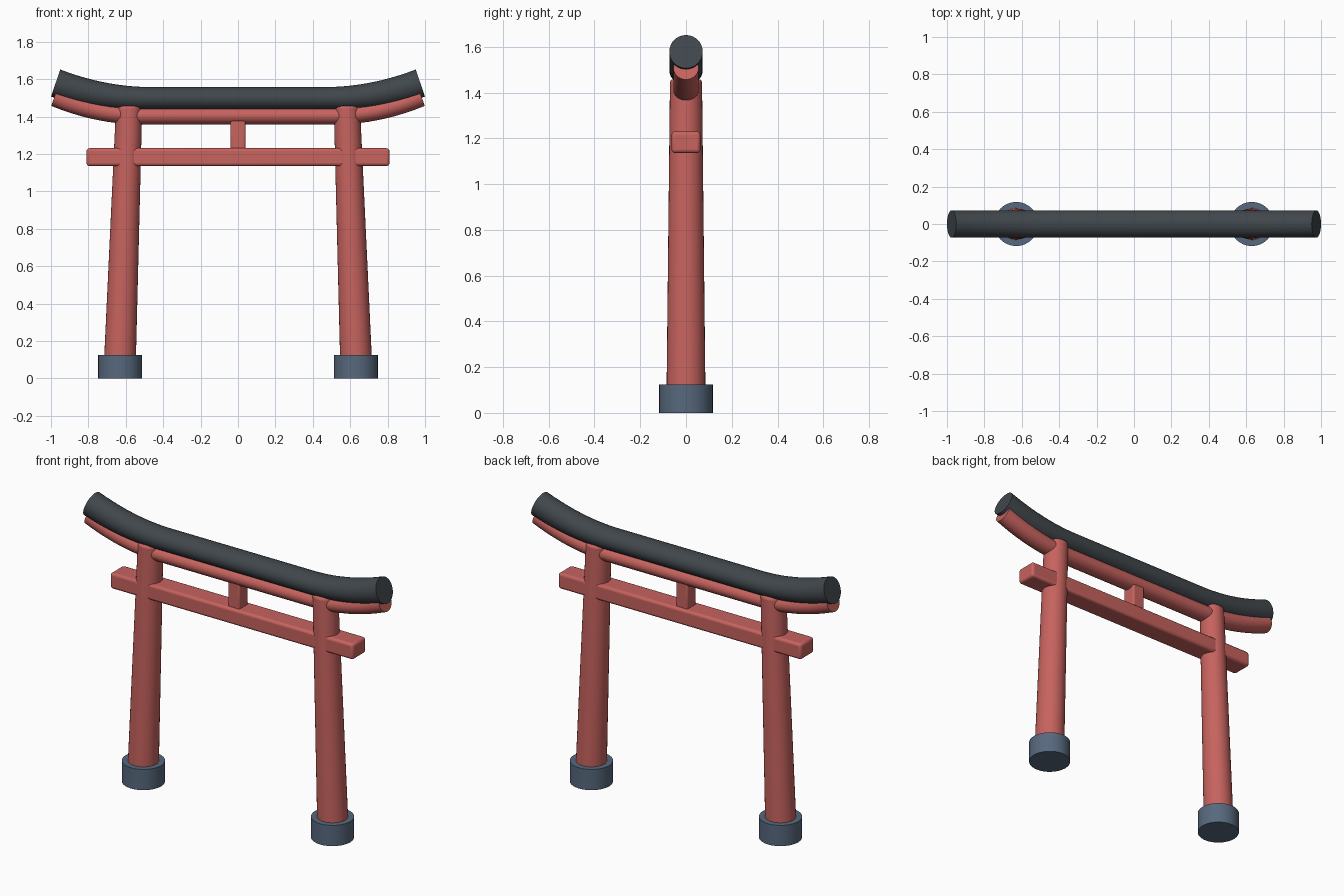
import bpy, bmesh, math
from mathutils import Vector

cube = bpy.data.objects.get("Cube")
if cube:
    bpy.data.objects.remove(cube, do_unlink=True)


def material(name, rgb):
    m = bpy.data.materials.new(name)
    m.use_nodes = True
    m.diffuse_color = (*rgb, 1)
    m.node_tree.nodes["Principled BSDF"].inputs["Base Color"].default_value = (*rgb, 1)
    return m


RED = material("vermilion wood", (0.57, 0.125, 0.113))
DARK = material("charcoal roof", (0.051, 0.062, 0.071))
STONE = material("slate stone", (0.095, 0.14, 0.205))


def finish(name, bm, mat, bevel=0):
    bmesh.ops.recalc_face_normals(bm, faces=bm.faces)
    mesh = bpy.data.meshes.new(name)
    bm.to_mesh(mesh)
    bm.free()
    mesh.materials.append(mat)
    ob = bpy.data.objects.new(name, mesh)
    bpy.context.collection.objects.link(ob)
    if bevel:
        mod = ob.modifiers.new("Bevel", "BEVEL")
        mod.width, mod.segments = bevel, 3
        mod.limit_method, mod.angle_limit = "ANGLE", math.radians(40)
    bpy.ops.object.select_all(action="DESELECT")
    ob.select_set(True)
    bpy.context.view_layer.objects.active = ob
    bpy.ops.object.shade_smooth_by_angle(angle=math.radians(35))
    return ob


def loft(name, rings, mat, bevel=0, sides=32):
    """Skin elliptical rings given as (centre, half axis u, half axis v)."""
    bm = bmesh.new()
    loops = []
    for c, u, v in rings:
        angles = [math.tau * i / sides for i in range(sides)]
        loops.append([bm.verts.new(c + u * math.cos(a) + v * math.sin(a)) for a in angles])
    for a, b in zip(loops, loops[1:]):
        for i in range(sides):
            j = (i + 1) % sides
            bm.faces.new((a[i], a[j], b[j], b[i]))
    bm.faces.new(loops[0])
    bm.faces.new(loops[-1])
    return finish(name, bm, mat, bevel)


def disc(x, z, r):
    return Vector((x, 0, z)), Vector((r, 0, 0)), Vector((0, r, 0))


def box(name, size, z, mat, bevel):
    bm = bmesh.new()
    bmesh.ops.create_cube(bm, size=1)
    bmesh.ops.scale(bm, vec=size, verts=bm.verts)
    bmesh.ops.translate(bm, vec=(0, 0, z), verts=bm.verts)
    return finish(name, bm, mat, bevel)


def swept_beam(name, mat, z, rise, reach, depth, mid_half, end_half):
    """Round beam, level in the middle, with ends curving upward."""
    start, steps = 0.5, 10
    right = []
    for i in range(steps + 1):
        t = i / steps
        tilt = min(math.atan(2 * rise * t / (reach - start)), math.radians(19))
        half = mid_half + (end_half - mid_half) * t
        right.append((start + (reach - start) * t, z + rise * t * t, tilt, half))
    path = [(-x, h, -a, r) for x, h, a, r in reversed(right)] + right
    rings = [(Vector((x, 0, h)), Vector((0, depth, 0)),
              Vector((-math.sin(a), 0, math.cos(a))) * r) for x, h, a, r in path]
    return loft(name, rings, mat)


# Leaning pillars on round stone bases
for side, s in (("left", 1), ("right", -1)):
    loft(side + "_base", [disc(s * 0.63, 0, 0.118), disc(s * 0.63, 0.125, 0.118)], STONE)
    loft(side + "_pillar", [disc(s * 0.631, 0.1, 0.085), disc(s * 0.582, 1.458, 0.07)],
         RED, bevel=0.015)

# Tie beam and short centre strut
box("tie_beam", (1.62, 0.126, 0.095), 1.183, RED, 0.015)
box("centre_strut", (0.08, 0.085, 0.2), 1.31, RED, 0.01)

# Upswept lintel and roof beam
swept_beam("lintel", RED, 1.404, 0.103, 0.981, 0.055, 0.046, 0.053)
swept_beam("roof_beam", DARK, 1.496, 0.083, 0.975, 0.073, 0.062, 0.0765)
